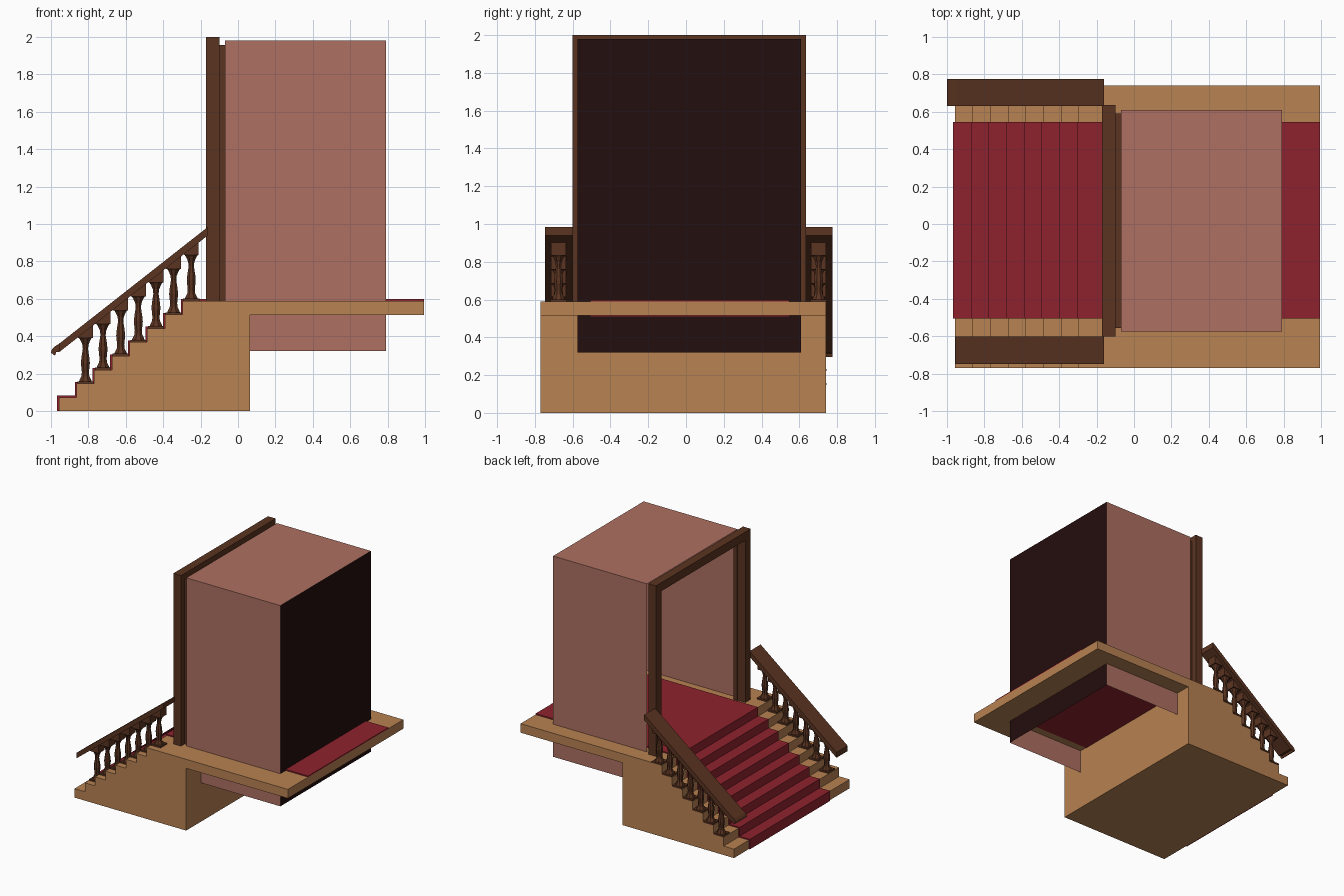
import bpy, bmesh, math

if "Cube" in bpy.data.objects:
    bpy.data.objects.remove(bpy.data.objects["Cube"])


def material(name, rgb):
    m = bpy.data.materials.new(name)
    lin = [((c / 255 + 0.055) / 1.055) ** 2.4 if c > 10 else c / 255 / 12.92 for c in rgb]
    m.diffuse_color = (*lin, 1)
    m.use_nodes = True
    m.node_tree.nodes["Principled BSDF"].inputs["Base Color"].default_value = m.diffuse_color
    return m


TAN = material("tan_wood", (184, 130, 82))
RED = material("red_carpet", (143, 34, 46))
PINK = material("dusty_pink_wall", (174, 112, 97))
BROWN = material("dark_brown_wood", (91, 52, 33))
BLACK = material("near_black_red", (36, 14, 14))


def finish(name, bm, *mats):
    bmesh.ops.recalc_face_normals(bm, faces=bm.faces)
    me = bpy.data.meshes.new(name)
    bm.to_mesh(me)
    bm.free()
    for m in mats:
        me.materials.append(m)
    ob = bpy.data.objects.new(name, me)
    bpy.context.collection.objects.link(ob)
    return ob


def extrude(bm, points, vec):
    """Closed polygon of 3D points pushed along vec into a solid."""
    f = bm.faces.new([bm.verts.new(p) for p in points])
    new = bmesh.ops.extrude_face_region(bm, geom=[f], use_keep_orig=True)["geom"]
    bmesh.ops.translate(bm, vec=vec, verts=[v for v in new if isinstance(v, bmesh.types.BMVert)])


def prism(name, profile, y0, y1, mat):
    """Extrude an x-z outline from y0 to y1."""
    bm = bmesh.new()
    extrude(bm, [(x, y0, z) for x, z in profile], (0, y1 - y0, 0))
    return finish(name, bm, mat)


# Stair outline shared by the steps and the carpet
RUN, RISE, STEPS, X0, X1 = 0.0943, 0.0737, 8, -0.957, 0.995


def stair_line(off=0.0):
    pts = []
    for i in range(STEPS):
        x = X0 + i * RUN - off
        pts += [(x, i * RISE + (off if i else 0)), (x, (i + 1) * RISE + off)]
    return pts + [(X1, STEPS * RISE + off)]


TOP = STEPS * RISE

# Steps and overhanging landing
prism("stairs_and_landing", stair_line() + [(X1, 0.515), (0.065, 0.515), (0.065, 0)],
      -0.77, 0.74, TAN)

# Carpet runner following every tread and riser
prism("carpet_runner", stair_line(0.009) + stair_line()[::-1], -0.505, 0.545, RED)

# Carpet lining seen under the landing, inside the booth
prism("carpet_lining", [(0.066, 0.511), (0.79, 0.511), (0.79, 0.516), (0.066, 0.516)],
      -0.505, 0.545, RED)

# Booth: thin shell open to the stairs and underneath, with a dark end wall
bm = bmesh.new()
bmesh.ops.create_cube(bm, size=1)
for v in bm.verts:
    v.co = (-0.07 if v.co.x < 0 else 0.79, -0.575 if v.co.y < 0 else 0.608,
            0.32 if v.co.z < 0 else 1.98)
bm.normal_update()
bmesh.ops.delete(bm, geom=[f for f in bm.faces if f.normal.x < -0.5 or f.normal.z < -0.5],
                 context='FACES')
for f in bm.faces:
    f.material_index = 1 if f.normal.x > 0.5 else 0
# the side walls stop at the stair block below the landing
low = bmesh.ops.bisect_plane(bm, geom=bm.verts[:] + bm.edges[:] + bm.faces[:],
                             plane_co=(0, 0, 0.55), plane_no=(0, 0, 1))
bmesh.ops.bisect_plane(bm, geom=bm.verts[:] + bm.edges[:] + bm.faces[:],
                       plane_co=(0.065, 0, 0), plane_no=(1, 0, 0))
bmesh.ops.delete(bm, geom=[f for f in bm.faces if f.calc_center_median().z < 0.55
                           and f.calc_center_median().x < 0.065], context='FACES')
finish("booth_walls", bm, PINK, BLACK)


# Door frame: a deep outer arch and a slimmer inner one
def door_frame(name, x0, x1, ya, yb, top, w):
    outline = [(ya, TOP), (ya, top), (yb, top), (yb, TOP),
               (yb - w, TOP), (yb - w, top - w), (ya + w, top - w), (ya + w, TOP)]
    bm = bmesh.new()
    extrude(bm, [(x0, y, z) for y, z in outline], (x1 - x0, 0, 0))
    finish(name, bm, BROWN)


door_frame("door_frame_outer", -0.17, -0.10, -0.602, 0.635, 2.0, 0.07)
door_frame("door_frame_inner", -0.10, -0.068, -0.555, 0.59, 1.957, 0.03)

# Handrails: sloped beams, the back one ending in a curl
SLOPE = 0.785


def rail_z(x):
    return 0.985 + SLOPE * (x + 0.16)


THICK = 0.045
prism("handrail_front",
      [(-0.16, rail_z(-0.16)), (-0.955, rail_z(-0.955)),
       (-0.955, rail_z(-0.955) - THICK), (-0.16, rail_z(-0.16) - THICK)], -0.747, -0.602, BROWN)
prism("handrail_back",
      [(-0.16, rail_z(-0.16)), (-0.955, rail_z(-0.955)), (-0.98, 0.345), (-0.995, 0.328),
       (-1.0, 0.312), (-0.978, 0.296), (-0.972, 0.315), (-0.955, rail_z(-0.955) - THICK),
       (-0.16, rail_z(-0.16) - THICK)], 0.63, 0.775, BROWN)

# Balusters: square plinth, turned vase, wedge capital meeting the rail
VASE = [(0.034, 0.012), (0.030, 0.022), (0.021, 0.04), (0.019, 0.06), (0.024, 0.11),
        (0.021, 0.14), (0.014, 0.185), (0.017, 0.21), (0.029, 0.236), (0.036, 0.246)]
SIDES = 8


def baluster(bm, x, y, z):
    h = 0.043
    square = [(x - h, y - h), (x + h, y - h), (x + h, y + h), (x - h, y + h)]
    extrude(bm, [(px, py, z) for px, py in square], (0, 0, 0.012))
    rings = [[bm.verts.new((x + r * math.cos((k + .5) * math.tau / SIDES) * 1.08,
                            y + r * math.sin((k + .5) * math.tau / SIDES) * 1.08, z + dz))
              for k in range(SIDES)] for r, dz in VASE]
    for a, b in zip(rings, rings[1:]):
        for k in range(SIDES):
            n = (k + 1) % SIDES
            bm.faces.new((a[k], a[n], b[n], b[k]))
    c, base = 0.04, z + 0.244
    wedge = [(x - c, y - c, base), (x + c, y - c, base),
             (x + c, y - c, rail_z(x + c) - THICK + 0.005),
             (x - c, y - c, max(base + 0.004, rail_z(x - c) - THICK + 0.005))]
    extrude(bm, wedge, (0, 2 * c, 0))


for side, y in (("front", -0.675), ("back", 0.702)):
    bm = bmesh.new()
    for i in range(1, STEPS):
        baluster(bm, X0 + (i + 0.5) * RUN, y, (i + 1) * RISE)
    finish("balusters_" + side, bm, BROWN)
